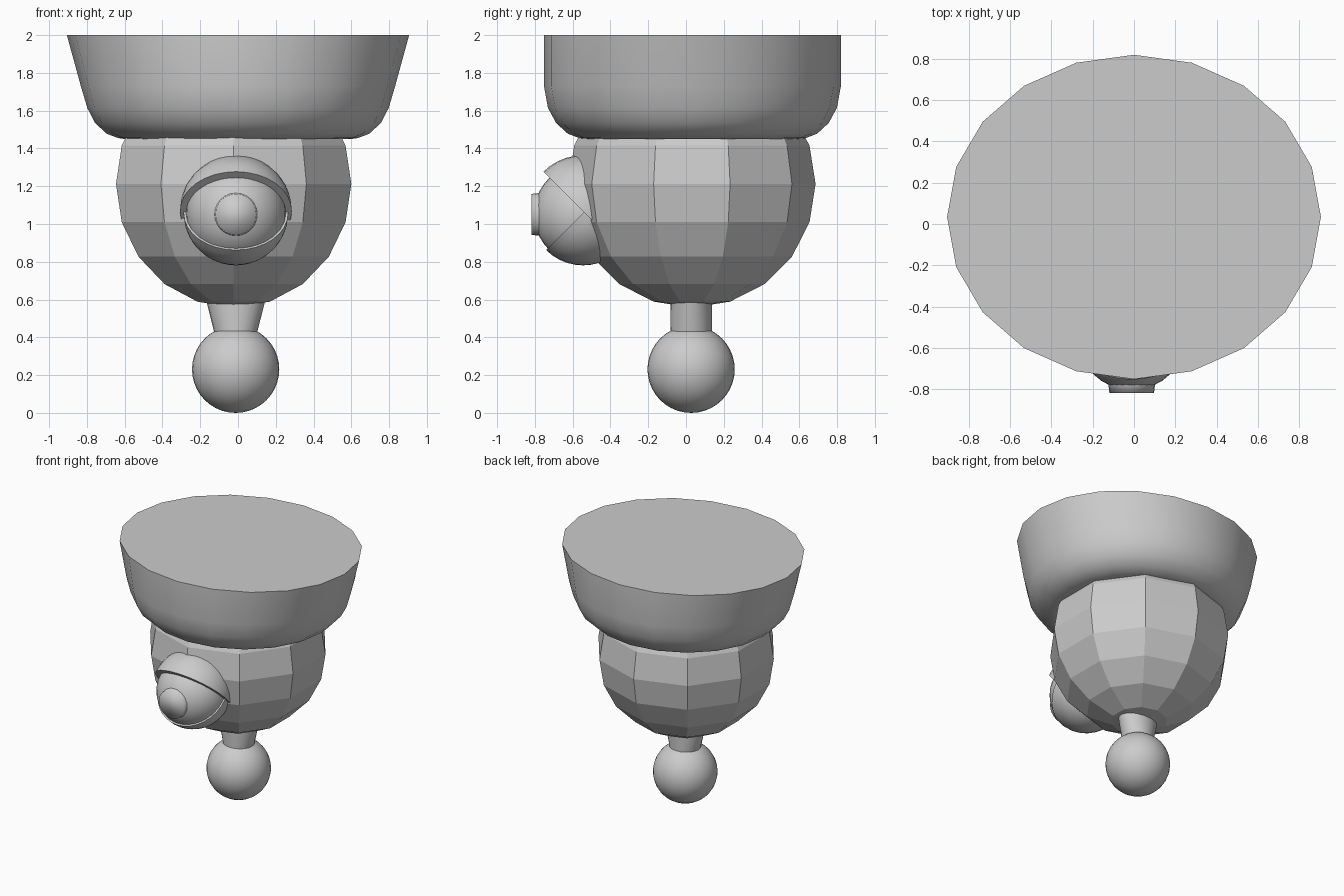
import bpy, bmesh, math
from mathutils import Matrix, Vector

if "Cube" in bpy.data.objects:
    bpy.data.objects.remove(bpy.data.objects["Cube"])


def finish(bm, name, smooth=True, angle=35):
    bmesh.ops.recalc_face_normals(bm, faces=bm.faces)
    me = bpy.data.meshes.new(name)
    bm.to_mesh(me)
    bm.free()
    ob = bpy.data.objects.new(name, me)
    bpy.context.collection.objects.link(ob)
    if smooth:
        bpy.ops.object.select_all(action='DESELECT')
        ob.select_set(True)
        bpy.context.view_layer.objects.active = ob
        bpy.ops.object.shade_smooth_by_angle(angle=math.radians(angle))
    return ob


def loft(name, centre, rings, sides, angle=35):
    """Capped stack of elliptical rings given as (z, rx, ry)."""
    bm = bmesh.new()
    loops = []
    for z, rx, ry in rings:
        loops.append([bm.verts.new((centre[0] + rx * math.cos(2 * math.pi * i / sides),
                                    centre[1] + ry * math.sin(2 * math.pi * i / sides), z))
                      for i in range(sides)])
    for a, b in zip(loops, loops[1:]):
        for i in range(sides):
            j = (i + 1) % sides
            bm.faces.new((a[i], a[j], b[j], b[i]))
    bm.faces.new(loops[0])
    bm.faces.new(loops[-1])
    return finish(bm, name, angle=angle)


def sphere(name, centre, r, segs, rings, smooth=True):
    bm = bmesh.new()
    bmesh.ops.create_uvsphere(bm, u_segments=segs, v_segments=rings, radius=r,
                              matrix=Matrix.Translation(centre))
    return finish(bm, name, smooth)


def lid(name, centre, r, tilt):
    """Capped half sphere, dome turned about x by tilt degrees."""
    bm = bmesh.new()
    bmesh.ops.create_uvsphere(bm, u_segments=32, v_segments=20, radius=r)
    cut = bmesh.ops.bisect_plane(bm, geom=bm.verts[:] + bm.edges[:] + bm.faces[:],
                                 plane_co=(0, 0, 0), plane_no=(0, 0, 1), clear_inner=True)
    bmesh.ops.holes_fill(bm, edges=[e for e in bm.edges if e.is_boundary])
    bm.transform(Matrix.Translation(centre) @ Matrix.Rotation(math.radians(tilt), 4, 'X'))
    return finish(bm, name)


# Wide oval cup on top
loft("top_cup", (0, 0.034),
     [(1.45, 0.60, 0.57), (1.455, 0.635, 0.60), (1.478, 0.695, 0.66), (1.535, 0.757, 0.722),
      (1.615, 0.798, 0.765), (1.73, 0.832, 0.786), (2.0, 0.906, 0.786)], 20, 40)

# Faceted body
sphere("body", (-0.023, 0.031, 1.212), 0.655, 10, 10, smooth=False)

# Neck and ball foot
loft("neck", (-0.012, 0.027),
     [(0.41, 0.11, 0.11), (0.44, 0.117, 0.11), (0.59, 0.155, 0.11), (0.64, 0.165, 0.11)], 24)
sphere("ball_foot", (-0.0125, 0.027, 0.231), 0.231, 32, 20)

# Eye with two tilted lids
sphere("eyeball", (-0.011, -0.54, 1.053), 0.265, 32, 20)
lid("upper_lid", (-0.011, -0.545, 1.068), 0.296, -45)
lid("lower_lid", (-0.011, -0.545, 1.058), 0.277, -135)

# Pupil disc, slightly tapered towards the front
bm = bmesh.new()
bmesh.ops.create_cone(bm, cap_ends=True, segments=24, radius1=0.121, radius2=0.108, depth=0.10,
                      matrix=Matrix.Translation((-0.011, -0.768, 1.051)) @ Matrix.Rotation(math.radians(90), 4, 'X'))
finish(bm, "pupil", angle=180)
